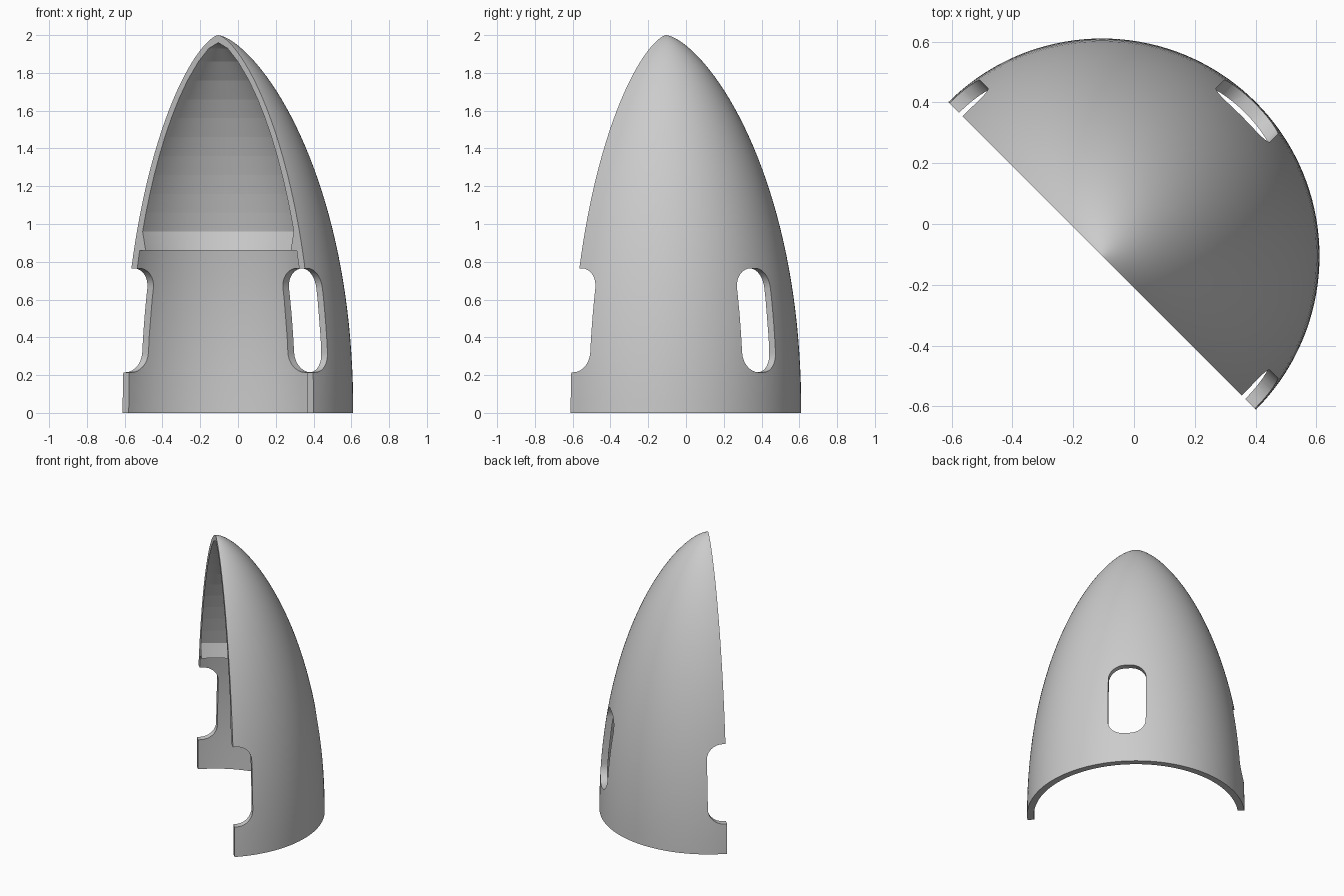
import bpy, bmesh, math
from mathutils import Matrix, Vector

cube = bpy.data.objects.get("Cube")
if cube:
    bpy.data.objects.remove(cube, do_unlink=True)

AXIS = Vector((-0.105, -0.105, 0))
R_OUT, R_IN = 0.715, 0.67
TOP, TOP_IN = 2.0, 1.96
SEGMENTS = 72

grey = bpy.data.materials.new("light_grey")
grey.use_nodes = True
colour = (0.6, 0.6, 0.6, 1)
grey.diffuse_color = colour
grey.node_tree.nodes["Principled BSDF"].inputs["Base Color"].default_value = colour


def radius(z, base, top):
    """Blunt nose-cone curve."""
    return base * max(0, 1 - (z / top) ** 2.1) ** 0.67


def mesh_object(name, bm):
    bmesh.ops.recalc_face_normals(bm, faces=bm.faces)
    mesh = bpy.data.meshes.new(name)
    bm.to_mesh(mesh)
    bm.free()
    obj = bpy.data.objects.new(name, mesh)
    bpy.context.collection.objects.link(obj)
    mesh.materials.append(grey)
    return obj


# Wall section: smooth outside, stepped ledge and faceted dome inside
steps = 40
outer = [(radius(z, R_OUT, TOP), z)
         for z in (TOP * math.sin(i / steps * math.pi / 2) for i in range(steps + 1))]
outer[-1] = (0, TOP)
lower = [(radius(z, R_IN, TOP_IN), z) for z in (0, 0.2, 0.4, 0.6, 0.75, 0.86)]
ledge = [(0.543, 0.86)]
dome = [(radius(z, R_IN, TOP_IN), z) for z in (0.96 + 0.1 * i for i in range(10))]
dome += [(0.07, 1.93), (0, TOP_IN)]
section = outer + (lower + ledge + dome)[::-1]

# Half-turn shell, closed by the two flat cut faces
bm = bmesh.new()
rings = []
start = -math.pi / 4
for k in range(SEGMENTS + 1):
    a = start + math.pi * k / SEGMENTS
    rings.append([bm.verts.new(AXIS + Vector((r * math.cos(a), r * math.sin(a), z)))
                  for r, z in section])
n = len(section)
for a, b in zip(rings, rings[1:]):
    for i in range(n):
        j = (i + 1) % n
        if section[i][0] or section[j][0]:
            bm.faces.new((a[i], a[j], b[j], b[i]))
bm.faces.new(rings[0])
bm.faces.new(rings[-1])
bmesh.ops.remove_doubles(bm, verts=bm.verts, dist=1e-5)
shell = mesh_object("half_cone_shell", bm)


def slot_cutter(name, angle, near, far, half_w=0.125, low=0.215, high=0.765, corner=0.105):
    """Rounded-rectangle prism along a horizontal direction."""
    bm = bmesh.new()
    outline = []
    for cx, cz, turn in ((1, 1, 0), (-1, 1, 1), (-1, -1, 2), (1, -1, 3)):
        for s in range(9):
            t = (turn + s / 8) * math.pi / 2
            y = cx * (half_w - corner) + corner * math.cos(t)
            z = (low + high) / 2 + cz * ((high - low) / 2 - corner) + corner * math.sin(t)
            outline.append(bm.verts.new((near, y, z)))
    face = bm.faces.new(outline)
    made = bmesh.ops.extrude_face_region(bm, geom=[face])["geom"]
    bmesh.ops.translate(bm, vec=(far - near, 0, 0),
                        verts=[v for v in made if isinstance(v, bmesh.types.BMVert)])
    bm.transform(Matrix.Translation(AXIS) @ Matrix.Rotation(angle, 4, 'Z'))
    cutter = mesh_object(name, bm)
    cutter.hide_render = True
    return cutter


# Windows: one in the middle, one halved by each cut edge
cutters = [slot_cutter("middle_window_cutter", math.pi / 4, 0.3, 1),
           slot_cutter("edge_window_cutter", -math.pi / 4, -1, 1)]
bpy.context.view_layer.objects.active = shell
shell.select_set(True)
for c in cutters:
    c.select_set(False)
    mod = shell.modifiers.new("window", 'BOOLEAN')
    mod.operation = 'DIFFERENCE'
    mod.solver = 'EXACT'
    mod.object = c
    bpy.ops.object.modifier_apply(modifier=mod.name)
    bpy.data.objects.remove(c, do_unlink=True)

# Smooth shading, with crisp rings across the inner dome
bpy.ops.object.shade_smooth_by_angle(angle=math.radians(30))
verts = shell.data.vertices
levels = [(r, z) for r, z in dome if r]
for e in shell.data.edges:
    p, q = (verts[i].co - AXIS for i in e.vertices)
    if abs(p.z - q.z) < 1e-4 and any(
            abs(p.z - z) < 1e-3 and abs(p.xy.length - r) < 1e-3 for r, z in levels):
        e.use_edge_sharp = True
